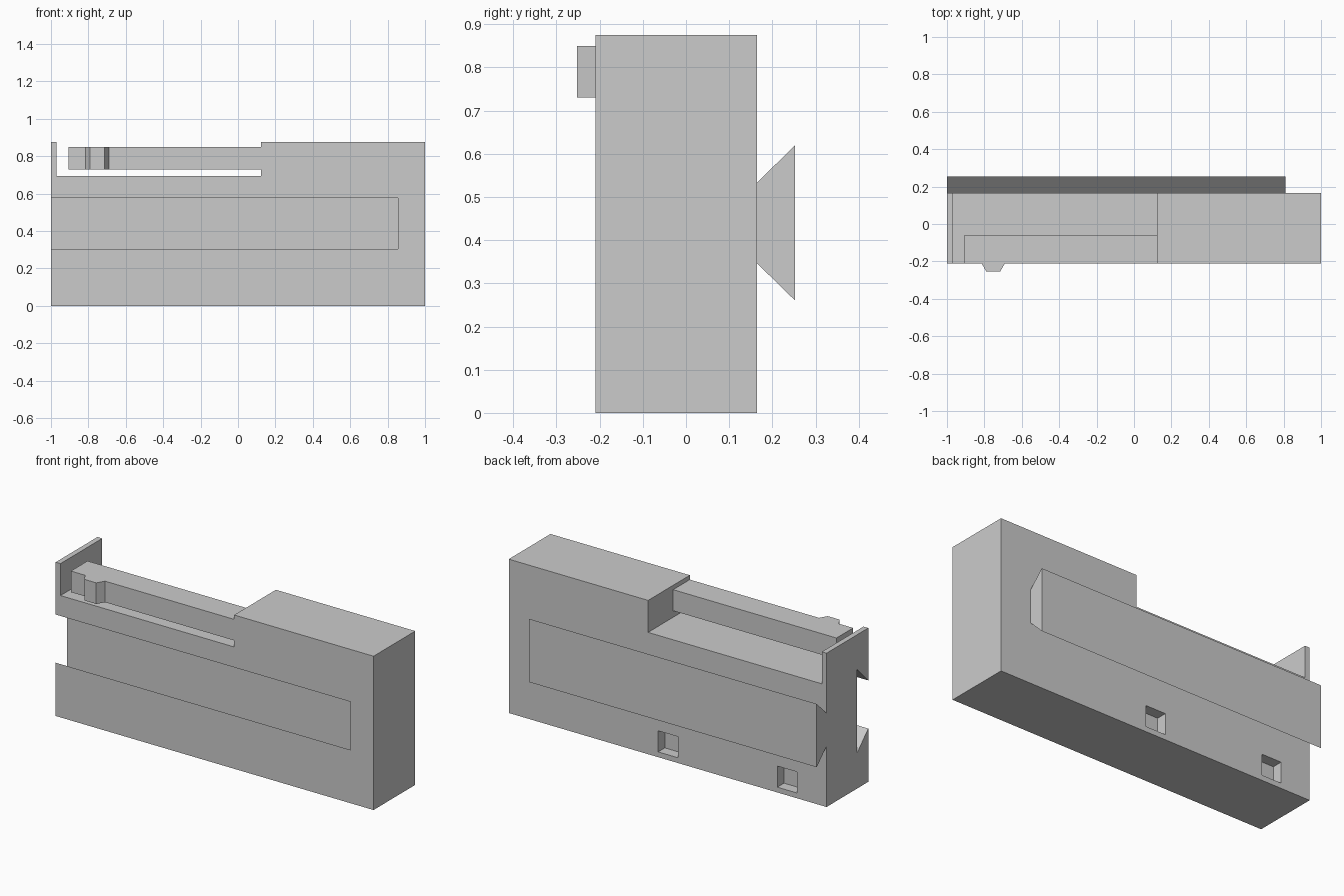
import bpy
import bmesh
from mathutils import Vector

cube = bpy.data.objects.get("Cube")
if cube:
    bpy.data.objects.remove(cube, do_unlink=True)

grey = bpy.data.materials.new("plain grey")
grey.use_nodes = True
colour = (0.6, 0.6, 0.6, 1)
grey.diffuse_color = colour
grey.node_tree.nodes["Principled BSDF"].inputs["Base Color"].default_value = colour


def prism(name, outline, axis, lo, hi):
    """Extrude a 2D outline along an axis; the outline uses the other two axes in order."""
    bm = bmesh.new()
    verts = []
    for point in outline:
        co = list(point)
        co.insert("xyz".index(axis), lo)
        verts.append(bm.verts.new(co))
    face = bm.faces.new(verts)
    ext = bmesh.ops.extrude_face_region(bm, geom=[face])
    shift = Vector([hi - lo if a == axis else 0 for a in "xyz"])
    moved = [g for g in ext["geom"] if isinstance(g, bmesh.types.BMVert)]
    bmesh.ops.translate(bm, verts=moved, vec=shift)
    bmesh.ops.recalc_face_normals(bm, faces=bm.faces)
    mesh = bpy.data.meshes.new(name)
    bm.to_mesh(mesh)
    bm.free()
    mesh.materials.append(grey)
    obj = bpy.data.objects.new(name, mesh)
    bpy.context.collection.objects.link(obj)
    return obj


def cut(target, cutter):
    """Subtract the cutter from the target, then discard it."""
    mod = target.modifiers.new("cut", "BOOLEAN")
    mod.operation = "DIFFERENCE"
    mod.solver = "EXACT"
    mod.object = cutter
    bpy.context.view_layer.objects.active = target
    bpy.ops.object.modifier_apply(modifier=mod.name)
    bpy.data.objects.remove(cutter, do_unlink=True)


FRONT, BACK, TOP = -0.21, 0.165, 0.875
STEP_X, FLOOR_Z, MID_Z = 0.123, 0.693, 0.44

# Block with a thin end wall and a notch across the top
body = prism("body", [(-1, 0), (1, 0), (1, TOP), (STEP_X, TOP), (STEP_X, FLOOR_Z),
                      (-0.97, FLOOR_Z), (-0.97, TOP), (-1, TOP)], "y", FRONT, BACK)


def dovetail(y_narrow, y_wide, narrow, wide):
    return [(y_narrow, MID_Z - narrow), (y_wide, MID_Z - wide),
            (y_wide, MID_Z + wide), (y_narrow, MID_Z + narrow)]


# Dovetail slot in the front, its mouth carried past the surface for a clean cut
cut(body, prism("slot_cutter", dovetail(FRONT - 0.02, FRONT + 0.1, 0.117, 0.237),
                "x", -1.1, 0.855))

# Latch pockets in the back
for x in (-0.815, -0.065):
    cut(body, prism("pocket_cutter",
                    [(x, 0.03), (x + 0.125, 0.03), (x + 0.125, 0.15), (x, 0.15)],
                    "y", BACK - 0.06, BACK + 0.05))

# Dovetail rail on the back
prism("dovetail_rail", dovetail(BACK, 0.253, 0.094, 0.18), "x", -1, 0.81)

# Spring arm with its tapered catch
prism("latch_arm", [(STEP_X, FRONT), (STEP_X, -0.06), (-0.905, -0.06), (-0.905, FRONT),
                    (-0.815, FRONT), (-0.79, -0.253), (-0.715, -0.253), (-0.69, FRONT)],
      "z", 0.73, 0.85)
